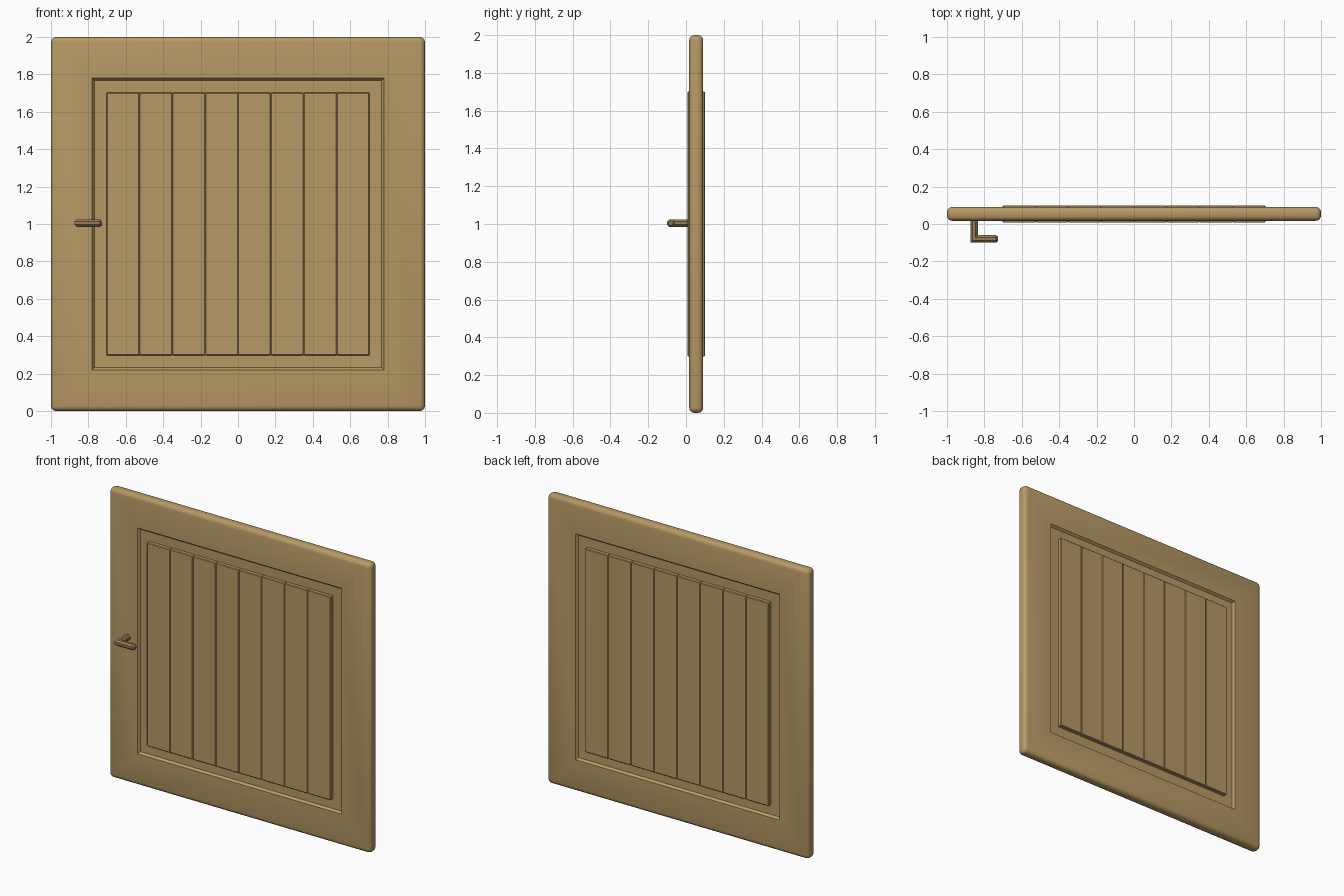
import bpy, bmesh, math
from mathutils import Vector

if "Cube" in bpy.data.objects:
    bpy.data.objects.remove(bpy.data.objects["Cube"])

YC = 0.054   # middle plane of the door leaf


def material(name, rgb):
    m = bpy.data.materials.new(name)
    m.diffuse_color = (*rgb, 1)
    m.use_nodes = True
    m.node_tree.nodes["Principled BSDF"].inputs["Base Color"].default_value = m.diffuse_color
    return m


wood = material("wood", (0.47, 0.32, 0.13))
dark = material("dark_wood", (0.30, 0.205, 0.10))


def finish(bm, name, mat, smooth=True):
    bmesh.ops.recalc_face_normals(bm, faces=bm.faces)
    me = bpy.data.meshes.new(name)
    bm.to_mesh(me)
    bm.free()
    ob = bpy.data.objects.new(name, me)
    bpy.context.collection.objects.link(ob)
    me.materials.append(mat)
    if smooth:
        bpy.context.view_layer.objects.active = ob
        ob.select_set(True)
        bpy.ops.object.shade_smooth_by_angle(angle=math.radians(35))
        ob.select_set(False)
    return ob


def bridge(bm, a, b):
    n = len(a)
    for i in range(n):
        bm.faces.new((a[i], a[(i + 1) % n], b[(i + 1) % n], b[i]))


# Frame: square rings of (half size, distance from middle plane), both sides alike
half = [(1.0, 0.037), (0.78, 0.037), (0.768, 0.021), (0.69, 0.019)]
section = [(s, -d) for s, d in half] + [(s, d) for s, d in reversed(half)]
bm = bmesh.new()
rings = [[bm.verts.new((sx * s, YC + d, 1 + sz * s))
          for sx, sz in ((-1, -1), (1, -1), (1, 1), (-1, 1))] for s, d in section]
for i, r in enumerate(rings):
    bridge(bm, r, rings[(i + 1) % len(rings)])
outer = [e for e in bm.edges if all(abs(v.co.x) > 0.99 for v in e.verts)]
bmesh.ops.bevel(bm, geom=outer, offset=0.028, segments=4, profile=0.5, affect='EDGES')
finish(bm, "frame", wood)

# Planks: eight upright boards with small chamfers
COUNT, W = 8, 1.405 / 8
for k in range(COUNT):
    bm = bmesh.new()
    bmesh.ops.create_cube(bm, size=1)
    for v in bm.verts:
        v.co = ((k - (COUNT - 1) / 2 + v.co.x) * W, YC + v.co.y * 0.092, 1 + v.co.z * 1.405)
    bmesh.ops.bevel(bm, geom=bm.edges[:], offset=0.004, segments=1, affect='EDGES')
    finish(bm, f"plank_{k + 1}", wood, smooth=False)

# Handle: octagonal bar bent at a right angle
R, N = 0.02, 8
Z = Vector((0, 0, 1))
X = Vector((1, 0, 0))
corner = Vector((-0.855, -0.08, 1.005))
stops = [(corner + Vector((0, 0.115, 0)), X, 1.0),
         (corner, Vector((1, 1, 0)), 1.0),
         (corner + Vector((0.117, 0, 0)), Vector((0, 1, 0)), 1.0),
         (corner + Vector((0.127, 0, 0)), Vector((0, 1, 0)), 0.6)]
bm = bmesh.new()
rings = []
rad = R / math.cos(math.pi / N)
for p, side, s in stops:
    ring = []
    for i in range(N):
        a = 2 * math.pi * (i + 0.5) / N
        ring.append(bm.verts.new(p + (side * math.cos(a) + Z * math.sin(a)) * rad * s))
    rings.append(ring)
for a, b in zip(rings, rings[1:]):
    bridge(bm, a, b)
bm.faces.new(rings[0])
bm.faces.new(rings[-1])
finish(bm, "handle", dark)
